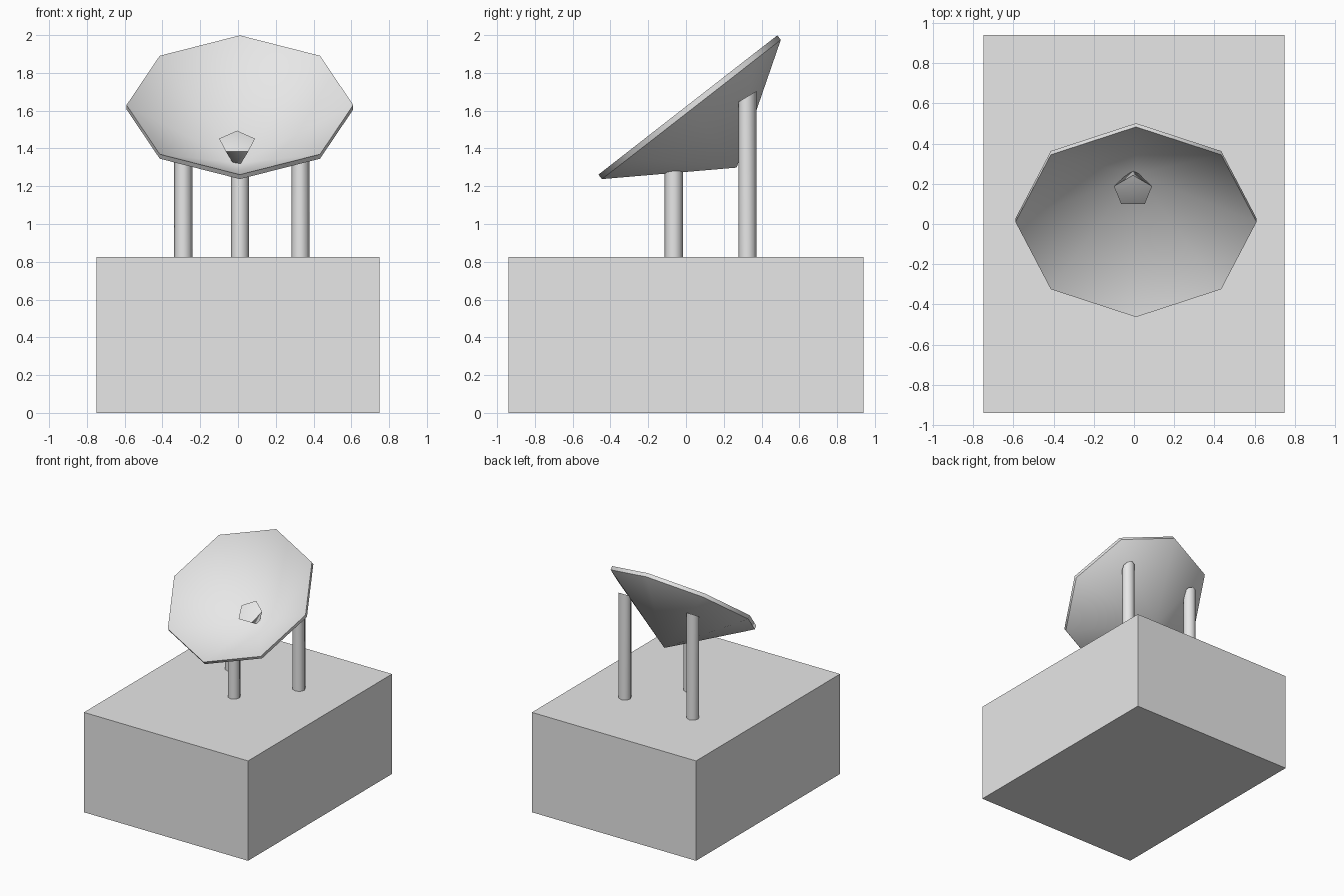
import bpy
import bmesh
import math
from mathutils import Matrix, Vector

cube = bpy.data.objects.get("Cube")
if cube:
    bpy.data.objects.remove(cube, do_unlink=True)

grey = bpy.data.materials.new("pale grey")
grey.use_nodes = True
GREY = (0.8, 0.8, 0.8, 1)
grey.diffuse_color = GREY
grey.node_tree.nodes["Principled BSDF"].inputs["Base Color"].default_value = GREY


def finish(name, bm, matrix=None, smooth_angle=None):
    bmesh.ops.recalc_face_normals(bm, faces=bm.faces)
    mesh = bpy.data.meshes.new(name)
    bm.to_mesh(mesh)
    bm.free()
    mesh.materials.append(grey)
    obj = bpy.data.objects.new(name, mesh)
    bpy.context.collection.objects.link(obj)
    if matrix:
        obj.matrix_world = matrix
    if smooth_angle:
        bpy.ops.object.select_all(action="DESELECT")
        obj.select_set(True)
        bpy.context.view_layer.objects.active = obj
        bpy.ops.object.shade_smooth_by_angle(angle=math.radians(smooth_angle))
    return obj


def lathe(profile, sides):
    """Closed solid from (radius, height) pairs, with one corner towards +y."""
    bm = bmesh.new()
    rings = []
    for r, h in profile:
        if r == 0:
            rings.append([bm.verts.new((0, 0, h))] * sides)
        else:
            angles = [math.pi / 2 + math.tau * i / sides for i in range(sides)]
            rings.append([bm.verts.new((r * math.cos(a), r * math.sin(a), h)) for a in angles])
    for low, high in zip(rings, rings[1:]):
        for i in range(sides):
            j = (i + 1) % sides
            bm.faces.new(dict.fromkeys((low[i], low[j], high[j], high[i])))
    return bm


# Base block
bm = bmesh.new()
bmesh.ops.create_cube(bm, size=1)
bmesh.ops.transform(bm, matrix=Matrix.Diagonal((1.5, 1.88, 0.825, 1)), verts=bm.verts)
finish("base_block", bm, Matrix.Translation((0, 0, 0.4125)))

# Tilted conical dish: outer tip, rim edge, inner tip
tilt = Matrix.Translation((0.01, 0.01, 1.63)) @ Matrix.Rotation(math.radians(37.9), 4, "X")
dish = lathe([(0, -0.42), (0.6, -0.03), (0.6, 0), (0, -0.39)], 8)
finish("dish", dish, tilt, 50)

# Five-sided feed horn standing in the bottom of the dish
horn = lathe([(0, -0.4), (0.03, -0.38), (0.1, -0.25), (0, -0.235)], 5)
finish("feed_horn", horn, tilt @ Matrix.Translation((-0.015, 0, 0)), 80)


# Support posts, with tops cut to the slope of the dish
def post(name, x, y, top, slope):
    bm = lathe([(0, 0.8), (0.048, 0.8), (0.048, top), (0, top)], 8)
    for v in bm.verts:
        if v.co.z > 1:
            v.co.z += slope * v.co.y
    finish(name, bm, Matrix.Translation((x, y, 0)), 50)


post("front_post", 0.01, -0.065, 1.285, 0)
post("back_post_right", -0.29, 0.325, 1.675, 0.6)
post("back_post_left", 0.33, 0.325, 1.675, 0.6)
